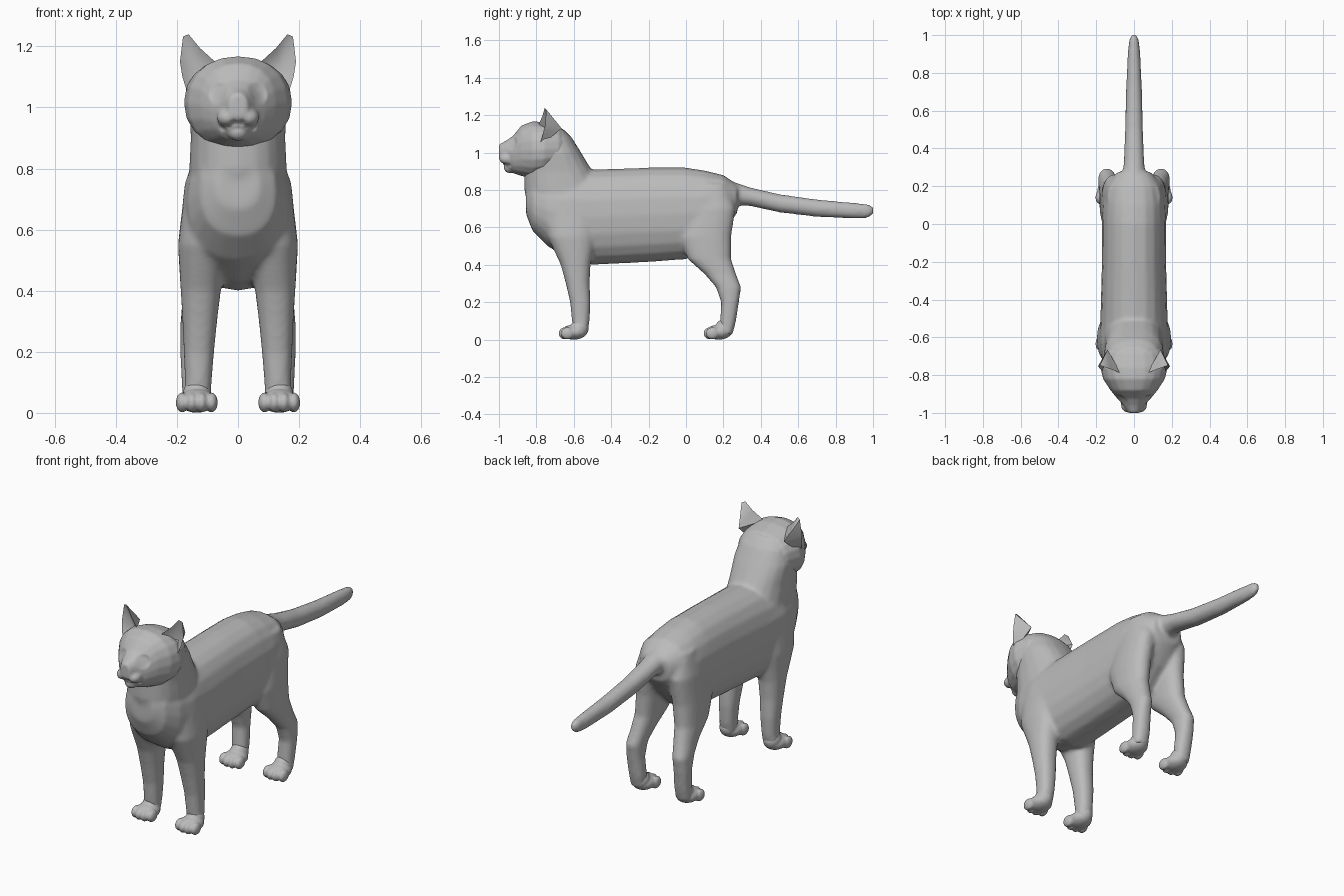
import bpy, bmesh, math
from mathutils import Vector, Matrix

cube = bpy.data.objects.get("Cube")
if cube:
    bpy.data.objects.remove(cube)

fur = bpy.data.materials.new("grey fur")
fur.use_nodes = True
fur.diffuse_color = (0.5, 0.5, 0.5, 1)
fur.node_tree.nodes["Principled BSDF"].inputs["Base Color"].default_value = (0.5, 0.5, 0.5, 1)


def loft(bm, axis, rings, side=1, sides=20, power=2.3):
    """Closed tube along y or z; ring = position, low, high, half width, x centre."""
    loops = []
    for t, low, high, half, *xc in rings:
        cx = xc[0] if xc else 0
        loop = []
        for i in range(sides):
            a = math.tau * i / sides
            c, s = math.cos(a), math.sin(a)
            x = side * cx + half * math.copysign(abs(c) ** (2 / power), c)
            v = (low + high) / 2 + (high - low) / 2 * math.copysign(abs(s) ** (2 / power), s)
            loop.append(bm.verts.new((x, t, v) if axis == "y" else (x, v, t)))
        loops.append(loop)
    for a, b in zip(loops, loops[1:]):
        for i in range(sides):
            j = (i + 1) % sides
            bm.faces.new((a[i], a[j], b[j], b[i]))
    bm.faces.new(loops[0])
    bm.faces.new(loops[-1])


def ball(bm, centre, radii):
    m = Matrix.Translation(centre) @ Matrix.Diagonal((*radii, 1))
    bmesh.ops.create_uvsphere(bm, u_segments=16, v_segments=10, radius=1, matrix=m)


def finish(name, bm, voxel=0, rounds=0, angle=60):
    """Make the object, and blend its overlapping forms into one skin."""
    bmesh.ops.recalc_face_normals(bm, faces=bm.faces)
    mesh = bpy.data.meshes.new(name)
    bm.to_mesh(mesh)
    bm.free()
    mesh.materials.append(fur)
    ob = bpy.data.objects.new(name, mesh)
    bpy.context.collection.objects.link(ob)
    bpy.ops.object.select_all(action="DESELECT")
    ob.select_set(True)
    bpy.context.view_layer.objects.active = ob
    if voxel:
        skin = ob.modifiers.new("skin", "REMESH")
        skin.mode, skin.voxel_size = "VOXEL", voxel
        soft = ob.modifiers.new("soften", "SMOOTH")
        soft.factor, soft.iterations = 0.5, rounds
        for m in ("skin", "soften"):
            bpy.ops.object.modifier_apply(modifier=m)
    bpy.ops.object.shade_smooth_by_angle(angle=math.radians(angle))
    return ob


# Torso
bm = bmesh.new()
loft(bm, "y", [(-.855, .67, .82, .07), (-.82, .58, .87, .125), (-.74, .5, .88, .165),
               (-.63, .43, .9, .183), (-.5, .4, .91, .178), (-.2, .415, .92, .17),
               (0, .43, .92, .17), (.1, .47, .905, .168), (.2, .57, .88, .15),
               (.275, .68, .83, .09)])
# Neck
loft(bm, "z", [(.62, -.82, -.4, .16), (.8, -.865, -.45, .16), (.9, -.865, -.5, .155),
               (1, -.86, -.56, .16), (1.08, -.83, -.61, .14), (1.13, -.8, -.66, .1)])
# Tail
loft(bm, "y", [(.15, .72, .88, .07), (.34, .715, .815, .054), (.5, .68, .778, .048),
               (.7, .656, .75, .043), (.9, .647, .732, .034), (.975, .65, .725, .026),
               (1.003, .672, .71, .013)], power=2)
# Legs, running from foot to shoulder or hip
for side in (1, -1):
    loft(bm, "z", [(.03, -.6, -.53, .045, .135), (.1, -.61, -.515, .044, .13),
                   (.2, -.62, -.51, .05, .128), (.3, -.643, -.515, .057, .125),
                   (.4, -.67, -.51, .066, .122), (.55, -.74, -.48, .082, .115),
                   (.74, -.76, -.46, .075, .1)], side)
    loft(bm, "z", [(.03, .18, .25, .042, .14), (.1, .182, .268, .045, .14),
                   (.2, .188, .283, .045, .145), (.28, .16, .295, .047, .143),
                   (.35, .1, .268, .052, .132), (.43, .01, .242, .062, .122),
                   (.55, -.04, .242, .07, .112), (.7, 0, .265, .07, .1),
                   (.83, .05, .22, .06, .08)], side)
finish("body", bm, .01, 10)

# Head with muzzle, whisker pads and chin
bm = bmesh.new()
loft(bm, "y", [(-.62, .95, 1.09, .11), (-.68, .9, 1.14, .155), (-.76, .87, 1.163, .178),
               (-.82, .86, 1.168, .164), (-.88, .875, 1.145, .125), (-.925, .89, 1.09, .088),
               (-.96, .92, 1.065, .055), (-1, .965, 1.045, .03)], power=2.2)
for side in (1, -1):
    ball(bm, (side * .032, -.957, .967), (.038, .042, .032))
ball(bm, (0, -.94, .92), (.035, .035, .03))
head = finish("head", bm, .007, 5)
# Shallow eye sockets and the mouth crease
dents = [(Vector((s * .068, -.935, 1.05)), .04, .012) for s in (1, -1)]
dents += [(Vector((s * x, y, z)), .016, .008) for s in (1, -1)
          for x, y, z in ((.015, -.985, .95), (.035, -.975, .937), (.055, -.95, .93))]
for v in head.data.vertices:
    for centre, reach, depth in dents:
        d = (v.co - centre).length
        if d < reach:
            v.co.y += depth * (1 - (d / reach) ** 2)

# Ears: a rim joined to a hollow in front and a ridge behind
for side, label in ((1, "left"), (-1, "right")):
    bm = bmesh.new()
    rim = [bm.verts.new((side * x, y, z)) for x, y, z in (
        (.07, -.79, 1.145), (.125, -.768, 1.195), (.162, -.755, 1.24), (.18, -.748, 1.232),
        (.19, -.752, 1.15), (.182, -.765, 1.1), (.16, -.785, 1.03))]
    for tip in ((.14, -.725, 1.11), (.14, -.665, 1.13)):
        hub = bm.verts.new((side * tip[0], *tip[1:]))
        for i, v in enumerate(rim):
            bm.faces.new((v, rim[(i + 1) % len(rim)], hub))
    finish(label + "_ear", bm, angle=50)

    # Paws with four toes each
    for end, y in (("front", -.6), ("hind", .175)):
        bm = bmesh.new()
        ball(bm, (side * .135, y, .04), (.06, .07, .04))
        ball(bm, (side * .135, y + .03, .06), (.047, .05, .05))
        for k in (-1.5, -.5, .5, 1.5):
            ball(bm, (side * .135 + k * .032, y - .052 + abs(k) * .012, .034),
                 (.021, .036, .033))
        finish(f"{label}_{end}_paw", bm, .006, 3)
